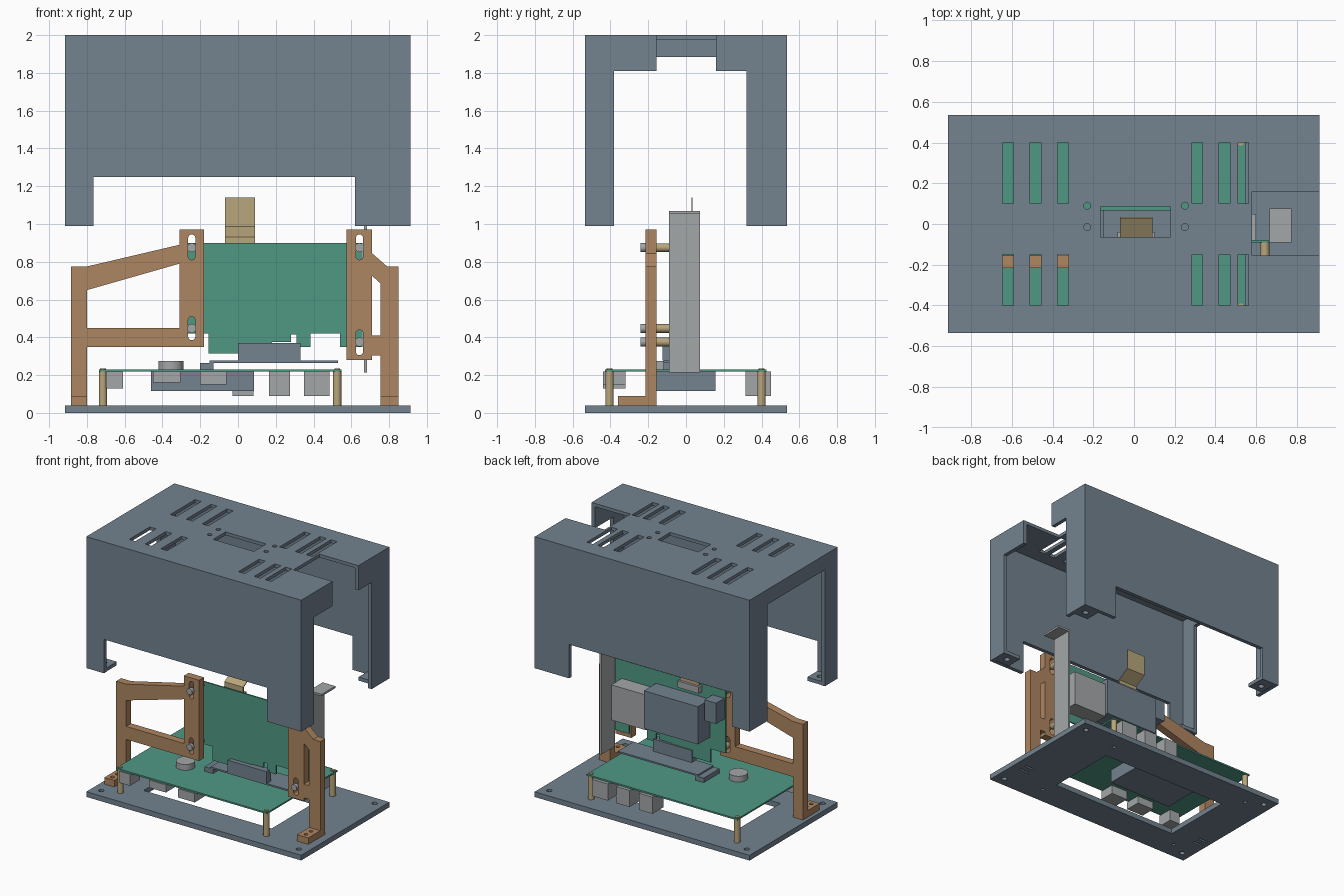
import bpy, bmesh, math
from mathutils import Matrix, Vector

cube = bpy.data.objects.get("Cube")
if cube:
    bpy.data.objects.remove(cube, do_unlink=True)


def material(name, rgb):
    m = bpy.data.materials.new(name)
    lin = [((c / 255 + 0.055) / 1.055) ** 2.4 for c in rgb] + [1]
    m.diffuse_color = lin
    m.use_nodes = True
    m.node_tree.nodes["Principled BSDF"].inputs["Base Color"].default_value = lin
    return m


SLATE = material("slate grey", (115, 130, 143))
GREEN = material("board green", (80, 152, 132))
BROWN = material("bracket brown", (174, 134, 97))
BRASS = material("brass tan", (184, 166, 124))
SILVER = material("light grey", (164, 167, 169))


def add_mesh(name, mesh, mat):
    mesh.materials.clear()
    mesh.materials.append(mat)
    ob = bpy.data.objects.new(name, mesh)
    bpy.context.collection.objects.link(ob)
    return ob


def box(name, x, y, z, mat):
    bm = bmesh.new()
    bmesh.ops.create_cube(bm, size=1)
    for v in bm.verts:
        v.co = Vector([r[0] + (c + 0.5) * (r[1] - r[0]) for r, c in zip((x, y, z), v.co)])
    mesh = bpy.data.meshes.new(name)
    bm.to_mesh(mesh)
    bm.free()
    return add_mesh(name, mesh, mat)


def rod(name, a, b, r, mat):
    a, b = Vector(a), Vector(b)
    bm = bmesh.new()
    rot = (b - a).to_track_quat("Z", "Y").to_matrix().to_4x4()
    bmesh.ops.create_cone(bm, cap_ends=True, segments=24, radius1=r, radius2=r,
                          depth=(b - a).length, matrix=Matrix.Translation((a + b) / 2) @ rot)
    mesh = bpy.data.meshes.new(name)
    bm.to_mesh(mesh)
    bm.free()
    ob = add_mesh(name, mesh, mat)
    bpy.ops.object.select_all(action="DESELECT")
    ob.select_set(True)
    bpy.context.view_layer.objects.active = ob
    bpy.ops.object.shade_smooth_by_angle()
    return ob


# Outline helpers for flat plates
def rect(u0, u1, v0, v1):
    return [(u0, v0), (u1, v0), (u1, v1), (u0, v1)]


def slot(u, v0, v1, r, n=8):
    top = [(u + r * math.cos(math.pi * i / n), v1 - r + r * math.sin(math.pi * i / n)) for i in range(n + 1)]
    low = [(u - r * math.cos(math.pi * i / n), v0 + r - r * math.sin(math.pi * i / n)) for i in range(n + 1)]
    return top + low


def circle(u, v, r, n=20):
    return [(u + r * math.cos(math.tau * i / n), v + r * math.sin(math.tau * i / n)) for i in range(n)]


FRAMES = {"z": ((1, 0, 0), (0, 1, 0), (0, 0, 1)),
          "y": ((1, 0, 0), (0, 0, 1), (0, 1, 0)),
          "x": ((0, 1, 0), (0, 0, 1), (1, 0, 0))}


def plate(name, axis, w0, w1, loops, mat):
    """Extrude an outline (first loop) with holes (other loops) along an axis."""
    cu = bpy.data.curves.new(name, "CURVE")
    cu.dimensions = "2D"
    cu.fill_mode = "BOTH"
    cu.extrude = (w1 - w0) / 2
    for loop in loops:
        sp = cu.splines.new("POLY")
        sp.points.add(len(loop) - 1)
        for p, (u, v) in zip(sp.points, loop):
            p.co = (u, v, 0, 1)
        sp.use_cyclic_u = True
    tmp = bpy.data.objects.new(name + "_outline", cu)
    bpy.context.collection.objects.link(tmp)
    dg = bpy.context.evaluated_depsgraph_get()
    mesh = bpy.data.meshes.new_from_object(tmp.evaluated_get(dg))
    bpy.data.objects.remove(tmp, do_unlink=True)
    eu, ev, ew = (Vector(e) for e in FRAMES[axis])
    for v in mesh.vertices:
        v.co = eu * v.co.x + ev * v.co.y + ew * (v.co.z + (w0 + w1) / 2)
    bm = bmesh.new()
    bm.from_mesh(mesh)
    bmesh.ops.remove_doubles(bm, verts=bm.verts, dist=1e-5)
    bmesh.ops.recalc_face_normals(bm, faces=bm.faces)
    for f in bm.faces:
        f.smooth = False
    bm.to_mesh(mesh)
    bm.free()
    mesh.name = name
    return add_mesh(name, mesh, mat)


X0, X1, Y, T = -0.915, 0.912, 0.535, 0.03

# Cover: top with vents, long walls and open ends
vents = [rect(u, u + 0.053, *v) for u in (-0.645, -0.51, -0.375, 0.284, 0.418, 0.51)
         for v in ((0.1, 0.4), (-0.4, -0.15))]
pins = [circle(u, v, 0.017) for u in (-0.23, 0.25) for v in (-0.015, 0.09)]
top = [(X0, -Y), (X1, -Y), (X1, -0.155), (0.58, -0.155), (0.58, 0.16), (X1, 0.16), (X1, Y), (X0, Y)]
plate("cover_top", "z", 1.975, 2, [top, rect(-0.165, 0.18, -0.065, 0.085)] + vents + pins, SLATE)
long_wall = [(X0, 0.99), (-0.765, 0.99), (-0.765, 1.25), (0.62, 1.25), (0.62, 0.99), (X1, 0.99),
             (X1, 1.975), (X0, 1.975)]
plate("cover_front", "y", -Y, T - Y, [long_wall], SLATE)
plate("cover_back", "y", Y - T, Y, [long_wall], SLATE)
E = Y - T
plate("cover_plain_end", "x", X0, X0 + T,
      [[(-E, 0.99), (-0.38, 0.99), (-0.38, 1.885), (0.32, 1.885), (0.32, 0.99), (E, 0.99),
        (E, 1.975), (-E, 1.975)]], SLATE)
for name, e, inner, notch in (("front", -E, -0.38, -0.155), ("back", E, 0.32, 0.16)):
    plate("cover_notched_end_" + name, "x", X1 - T, X1,
          [[(e, 0.99), (inner, 0.99), (inner, 1.81), (notch, 1.81), (notch, 1.975), (e, 1.975)]], SLATE)
for u0, u1, c in ((X0 + T, -0.765, -0.83), (0.76, X1 - T, 0.83)):
    for v0, v1 in ((-E, -0.38), (0.38, E)):
        plate("cover_foot_flange", "z", 0.992, 1.02,
              [rect(u0, u1, v0, v1), circle(c, (v0 + v1) / 2, 0.022)], SLATE)

# Base plate with window, screw holes and foot slots
STANDOFFS = [(u, v) for u in (-0.715, 0.525) for v in (-0.405, 0.4)]
holes = [circle(u, v, 0.02) for u in (-0.84, 0.84) for v in (-0.46, 0.46)]
holes += [circle(u, v, 0.014) for u, v in STANDOFFS]
holes += [rect(u - 0.04, u + 0.04, v, v + 0.016) for u in (-0.84, 0.8) for v in (-0.29, -0.23)]
plate("base_plate", "z", 0, 0.04, [rect(X0, X1, -Y, Y), rect(-0.6, 0.49, -0.29, 0.27)] + holes, SLATE)

# Main circuit board, standoffs and parts beneath it
plate("main_board", "z", 0.218, 0.23, [rect(-0.735, 0.548, -0.43, 0.425)], GREEN)
for u, v in STANDOFFS:
    rod("standoff", (u, v, 0.04), (u, v, 0.218), 0.022, BRASS)
    rod("standoff_screw", (u, v, 0.23), (u, v, 0.236), 0.015, BRASS)
for u0, u1 in ((-0.03, 0.083), (0.165, 0.275), (0.35, 0.485)):
    box("back_socket", (u0, u1), (0.315, 0.45), (0.09, 0.218), SILVER)
for u0, u1, z in ((-0.70, -0.61, 0.13), (-0.45, -0.305, 0.16), (-0.2, -0.06, 0.15)):
    box("front_socket", (u0, u1), (-0.44, -0.32), (z, 0.218), SILVER)
box("underside_module", (-0.46, 0.085), (-0.16, 0.155), (0.115, 0.218), SLATE)

# Parts on top of the main board
rod("round_buzzer", (-0.355, -0.13, 0.23), (-0.355, -0.13, 0.275), 0.067, SILVER)
box("adapter_end", (-0.2, -0.13), (-0.12, 0.07), (0.23, 0.265), SLATE)
box("adapter_plate", (-0.15, 0.53), (-0.12, 0.07), (0.265, 0.277), SLATE)
box("edge_connector", (0, 0.33), (-0.125, -0.07), (0.277, 0.37), SLATE)

# Upright board with parts on its back
upright = [(-0.28, 0.42), (-0.155, 0.42), (-0.155, 0.315), (0.18, 0.315), (0.18, 0.375), (0.28, 0.375),
           (0.28, 0.415), (0.31, 0.415), (0.31, 0.35), (0.385, 0.35), (0.385, 0.42), (0.54, 0.42),
           (0.54, 0.35), (0.66, 0.35), (0.66, 0.9), (-0.28, 0.9)]
plate("upright_board", "y", -0.09, -0.079, [upright], GREEN)
box("upright_light_module", (0.31, 0.6), (-0.079, 0.05), (0.49, 0.76), SILVER)
box("upright_dark_module", (-0.15, 0.31), (-0.079, 0.07), (0.51, 0.8), SLATE)
box("upright_small_module", (-0.27, -0.17), (-0.079, 0.02), (0.68, 0.84), SLATE)
box("ribbon_socket", (-0.08, 0.1), (-0.079, -0.04), (0.84, 0.89), SILVER)
plate("bent_ribbon", "x", -0.07, 0.09,
      [[(-0.065, 0.87), (-0.058, 0.87), (-0.058, 0.928), (0.035, 0.982), (0.035, 1.14),
        (0.028, 1.14), (0.028, 0.987), (-0.065, 0.932)]], BRASS)

# Tall angled metal strip
plate("tall_strip", "y", -0.09, 0.075,
      [[(0.667, 0.215), (0.682, 0.215), (0.682, 1.055), (0.775, 1.055), (0.775, 1.07), (0.667, 1.07)]], SILVER)

# Side brackets: frame outlines with openings and slots
wide = [(-0.885, 0.04), (-0.8, 0.04), (-0.8, 0.35), (-0.18, 0.35), (-0.18, 0.97), (-0.31, 0.97),
        (-0.31, 0.89), (-0.8, 0.775), (-0.885, 0.775)]
plate("wide_bracket", "y", -0.215, -0.155,
      [wide, [(-0.8, 0.45), (-0.31, 0.45), (-0.31, 0.79), (-0.8, 0.65)],
       slot(-0.245, 0.81, 0.945, 0.019), slot(-0.245, 0.385, 0.51, 0.019)], BROWN)
narrow = [(0.755, 0.04), (0.85, 0.04), (0.85, 0.775), (0.79, 0.775), (0.71, 0.845), (0.71, 0.97),
          (0.575, 0.97), (0.575, 0.28), (0.71, 0.28), (0.71, 0.305), (0.755, 0.305)]
plate("narrow_bracket", "y", -0.215, -0.155,
      [narrow, [(0.71, 0.41), (0.755, 0.41), (0.755, 0.685), (0.71, 0.725)],
       slot(0.643, 0.81, 0.945, 0.019), slot(0.643, 0.305, 0.44, 0.019)], BROWN)
for u0, u1 in ((-0.885, -0.8), (0.755, 0.85)):
    plate("bracket_foot", "z", 0.04, 0.09,
          [rect(u0, u1, -0.36, -0.215)] + [circle((u0 + u1) / 2, v, 0.014) for v in (-0.32, -0.26)], BROWN)

# Screws and spacers through the bracket slots
for u, z in ((-0.245, 0.875), (-0.245, 0.447), (0.643, 0.875), (0.643, 0.375)):
    rod("slot_screw_head", (u, -0.24, z), (u, -0.215, z), 0.024, SILVER)
    rod("slot_screw_shaft", (u, -0.215, z), (u, -0.155, z), 0.014, SILVER)
    rod("slot_spacer", (u, -0.155, z), (u, -0.09, z), 0.023, BRASS)
